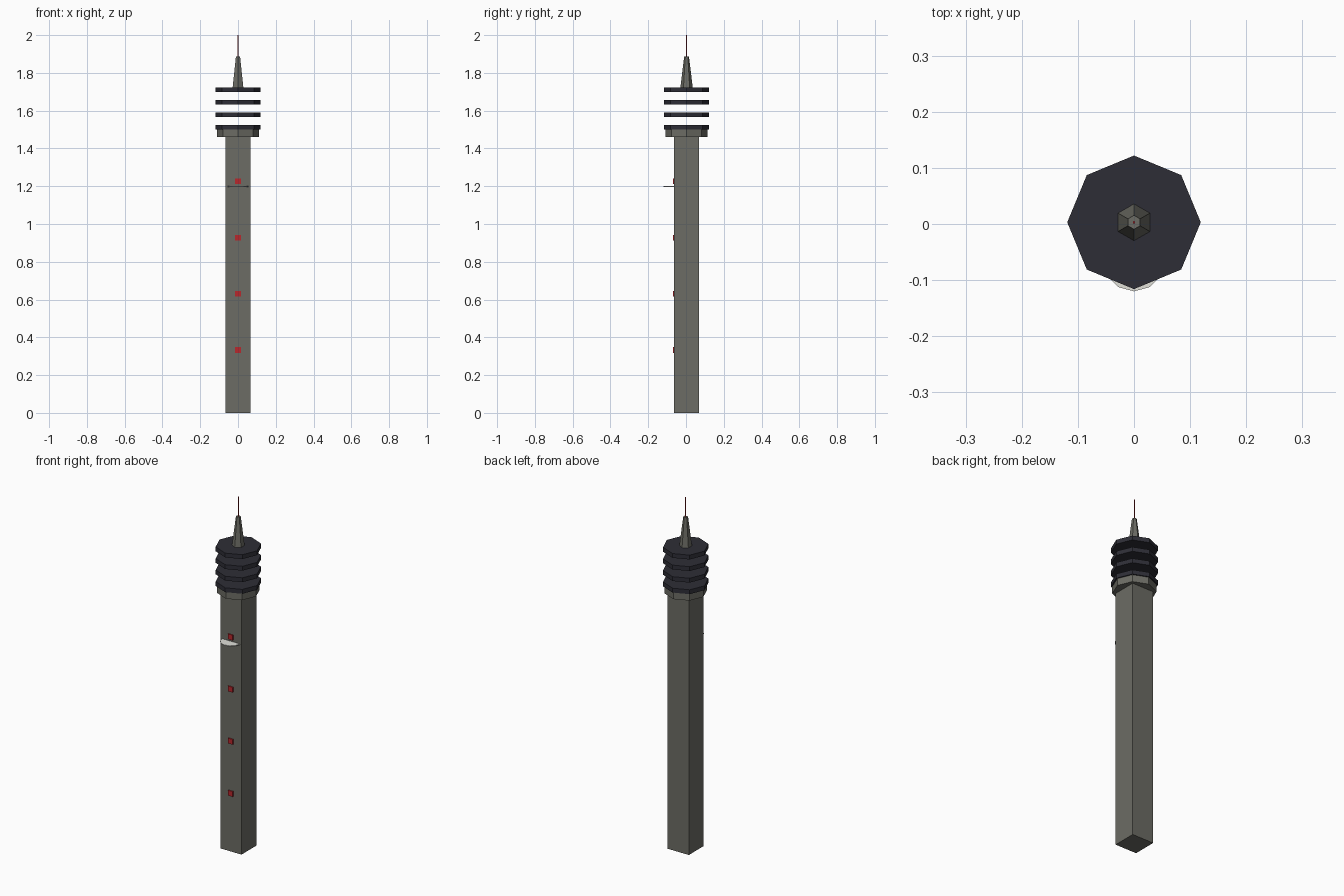
import bpy
from math import pi, radians

if "Cube" in bpy.data.objects:
    bpy.data.objects.remove(bpy.data.objects["Cube"], do_unlink=True)

AXIS_Y = 0.003      # tower axis
FACE_Y = -0.064     # front face of the shaft


def material(name, rgb):
    mat = bpy.data.materials.new(name)
    mat.use_nodes = True
    colour = (*rgb, 1.0)
    mat.diffuse_color = colour
    mat.node_tree.nodes["Principled BSDF"].inputs["Base Color"].default_value = colour
    return mat


concrete = material("grey concrete", (0.15, 0.15, 0.128))
slate = material("dark slate", (0.027, 0.027, 0.037))
red = material("signal red", (0.48, 0.02, 0.025))
pale = material("pale stone", (0.75, 0.75, 0.70))


def finish(name, mat):
    obj = bpy.context.object
    obj.name = obj.data.name = name
    obj.data.materials.append(mat)
    return obj


def box(name, mat, centre, size):
    bpy.ops.mesh.primitive_cube_add(size=1, location=centre)
    obj = finish(name, mat)
    obj.scale = size
    return obj


def prism(name, mat, sides, r_low, r_high, low, high, y=AXIS_Y, turn=0.0):
    bpy.ops.mesh.primitive_cone_add(
        vertices=sides, radius1=r_low, radius2=r_high, depth=high - low,
        location=(0, y, (low + high) / 2), rotation=(0, 0, turn))
    return finish(name, mat)


# Square shaft and the octagonal collar at its top
box("shaft", concrete, (0, AXIS_Y, 0.73), (0.134, 0.134, 1.46))
prism("collar", concrete, 8, 0.112, 0.112, 1.46, 1.5)

# Four separate octagonal deck plates
for i in range(4):
    low = 1.5 + 0.066 * i
    prism(f"deck_{i + 1}", slate, 8, 0.119, 0.119, low, low + 0.025)

# Tapered hexagonal spire and thin mast
prism("spire", concrete, 6, 0.033, 0.0125, 1.721, 1.888)
prism("mast", red, 6, 0.0025, 0.0025, 1.888, 2.0)

# Rounded balcony slab on the front
prism("balcony", pale, 12, 0.056, 0.056, 1.195, 1.2, y=FACE_Y)

# Red lamps up the front face
for i in range(4):
    box(f"lamp_{i + 1}", red, (0, FACE_Y, 0.333 + 0.2975 * i), (0.03, 0.012, 0.03))
